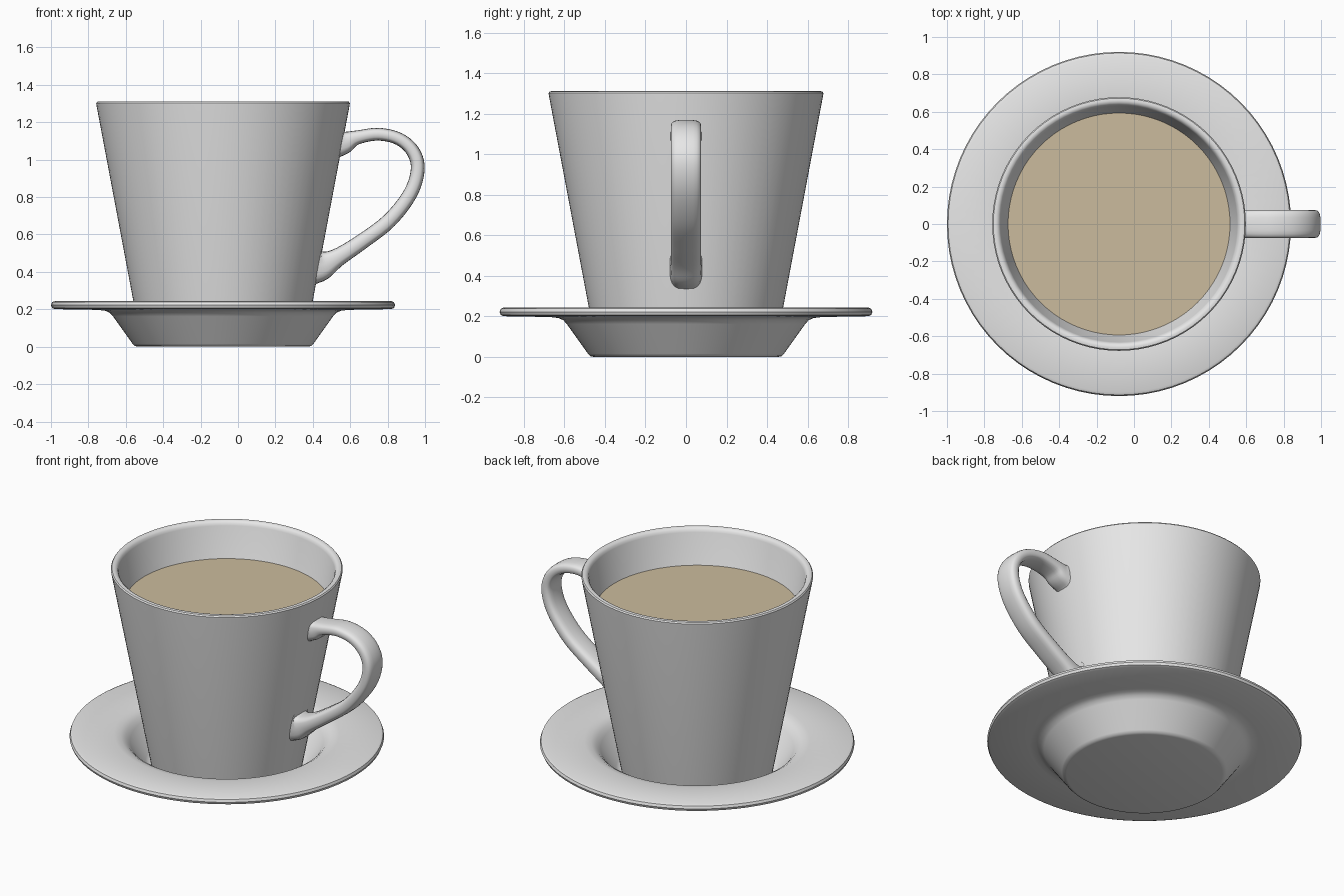
import bpy, bmesh
from math import cos, sin, pi, radians, copysign
from mathutils import Vector

cube = bpy.data.objects.get("Cube")
if cube:
    bpy.data.objects.remove(cube, do_unlink=True)

CENTRE_X = -0.08


def material(name, colour):
    mat = bpy.data.materials.new(name)
    mat.use_nodes = True
    mat.diffuse_color = colour
    mat.node_tree.nodes["Principled BSDF"].inputs["Base Color"].default_value = colour
    return mat


def finish(name, bm, mat, x=0):
    bmesh.ops.recalc_face_normals(bm, faces=bm.faces)
    mesh = bpy.data.meshes.new(name)
    bm.to_mesh(mesh)
    bm.free()
    mesh.materials.append(mat)
    obj = bpy.data.objects.new(name, mesh)
    obj.location.x = x
    bpy.context.collection.objects.link(obj)
    bpy.ops.object.select_all(action="DESELECT")
    obj.select_set(True)
    bpy.context.view_layer.objects.active = obj
    bpy.ops.object.shade_smooth_by_angle(angle=radians(40))
    return obj


def lathe(name, profile, mat, steps=80):
    """Spin a (radius, height) profile round the vertical axis."""
    bm = bmesh.new()
    verts = [bm.verts.new((r, 0, z)) for r, z in profile]
    edges = [bm.edges.new(pair) for pair in zip(verts, verts[1:])]
    bmesh.ops.spin(bm, geom=verts + edges, axis=(0, 0, 1), cent=(0, 0, 0),
                   angle=2 * pi, steps=steps)
    bmesh.ops.remove_doubles(bm, verts=bm.verts, dist=0.0005)
    return finish(name, bm, mat, CENTRE_X)


def smooth_path(points, steps=5):
    """Catmull-Rom curve through the points."""
    pts = [Vector(p) for p in points]
    pts = [2 * pts[0] - pts[1]] + pts + [2 * pts[-1] - pts[-2]]
    out = []
    for a, b, c, d in zip(pts, pts[1:], pts[2:], pts[3:]):
        for i in range(steps):
            t = i / steps
            out.append(0.5 * (2 * b + (c - a) * t + (2 * a - 5 * b + 4 * c - d) * t ** 2
                              + (3 * b - a - 3 * c + d) * t ** 3))
    return out + [pts[-2]]


def rounded(value):
    return copysign(abs(value) ** 0.65, value)


china = material("grey china", (0.8, 0.8, 0.8, 1))
coffee = material("milky coffee", (0.6, 0.5, 0.34, 1))

# Saucer with a sunken well
lathe("saucer", [(0, 0), (0.455, 0), (0.473, 0.004), (0.484, 0.016), (0.588, 0.162),
                 (0.605, 0.181), (0.63, 0.192), (0.67, 0.197), (0.9, 0.201),
                 (0.914, 0.207), (0.92, 0.222), (0.914, 0.238), (0.9, 0.244),
                 (0.66, 0.24), (0.62, 0.233), (0.59, 0.215), (0.565, 0.188),
                 (0.475, 0.06), (0.455, 0.045), (0.43, 0.04), (0, 0.04)], china)

# Tapered cup, open at the top
lathe("cup", [(0, 0.04), (0.43, 0.04), (0.443, 0.05), (0.677, 1.292), (0.678, 1.302),
              (0.672, 1.31), (0.66, 1.312), (0.648, 1.309), (0.638, 1.3),
              (0.632, 1.285), (0.4, 0.11), (0.38, 0.09), (0, 0.09)], china)

# Drink surface
lathe("drink", [(0, 1.09), (0.594, 1.09)], coffee)

# Handle: (x, height, half thickness), flaring where it meets the cup
path = smooth_path([(0.535, 1.095, 0.095), (0.575, 1.095, 0.062), (0.635, 1.118, 0.038),
                    (0.75, 1.136, 0.034), (0.86, 1.111, 0.034), (0.935, 1.045, 0.036),
                    (0.961, 0.95, 0.037), (0.922, 0.82, 0.038), (0.81, 0.675, 0.04),
                    (0.66, 0.56, 0.042), (0.53, 0.475, 0.05), (0.46, 0.44, 0.08),
                    (0.415, 0.443, 0.13)])
SIDES = 20
bm = bmesh.new()
rings = []
for i, p in enumerate(path):
    along = path[min(i + 1, len(path) - 1)] - path[max(i - 1, 0)]
    normal = Vector((-along.y, 0, along.x)).normalized()
    half_width = 0.075 + 0.1 * max(0, p.z - 0.06)
    ring = []
    for k in range(SIDES):
        a = 2 * pi * k / SIDES
        co = Vector((p.x, 0, p.y)) + normal * p.z * rounded(sin(a))
        co.y = half_width * rounded(cos(a))
        ring.append(bm.verts.new(co))
    rings.append(ring)
for lower, upper in zip(rings, rings[1:]):
    for k in range(SIDES):
        n = (k + 1) % SIDES
        bm.faces.new((lower[k], lower[n], upper[n], upper[k]))
bm.faces.new(rings[0])
bm.faces.new(rings[-1])
finish("handle", bm, china)
